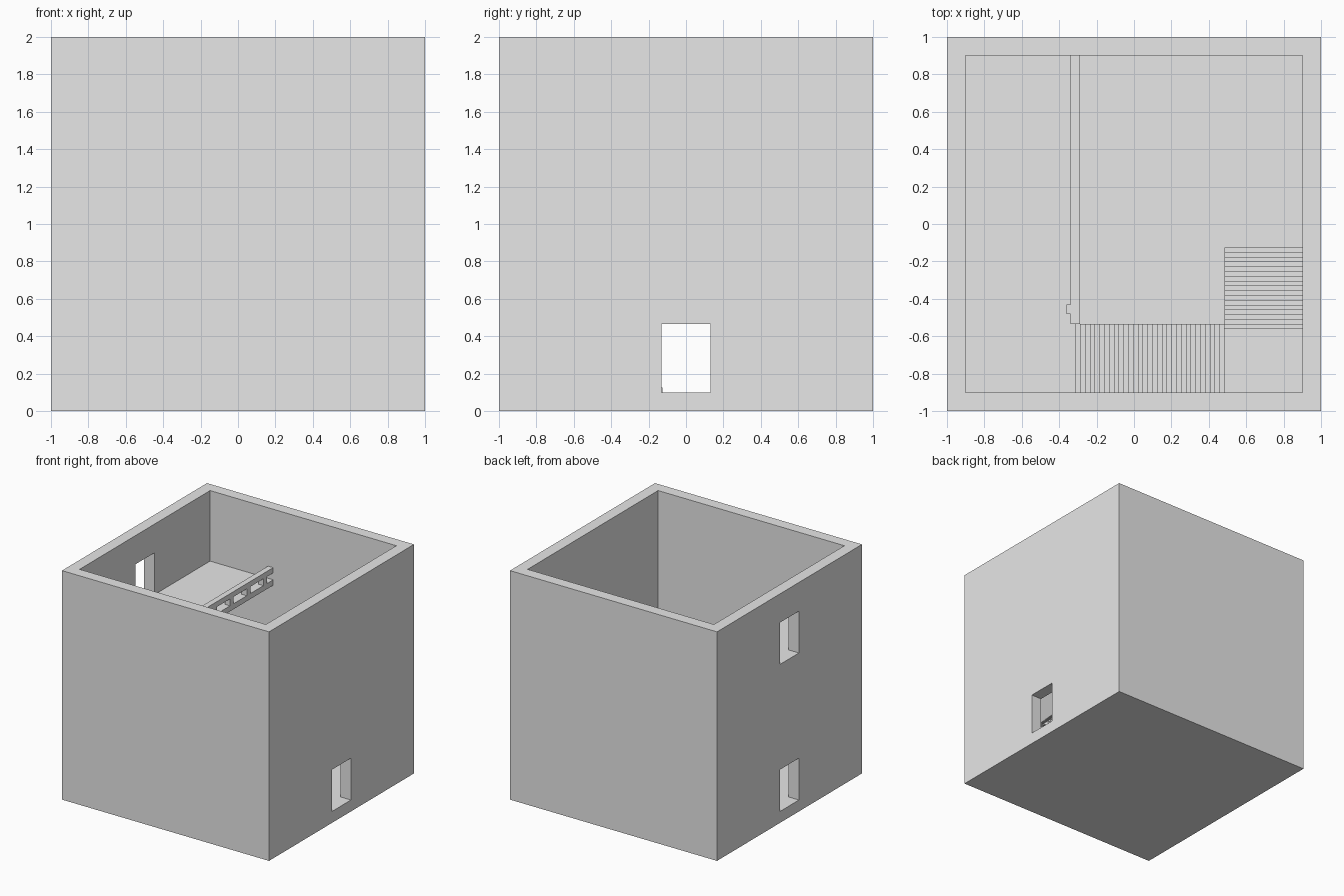
import bpy
import bmesh

old = bpy.data.objects.get("Cube")
if old:
    bpy.data.objects.remove(old, do_unlink=True)

# One plain grey for the whole building
grey = bpy.data.materials.new("plain_grey")
grey.use_nodes = True
grey.diffuse_color = (0.8, 0.8, 0.8, 1)
grey.node_tree.nodes["Principled BSDF"].inputs["Base Color"].default_value = (0.8, 0.8, 0.8, 1)


def add_box(bm, x, y, z):
    """Add a box given (min, max) pairs."""
    verts = bmesh.ops.create_cube(bm, size=1)["verts"]
    for v in verts:
        v.co = [(lo + hi) / 2 + c * (hi - lo) for c, (lo, hi) in zip(v.co, (x, y, z))]


def make_object(name, boxes):
    bm = bmesh.new()
    for box in boxes:
        add_box(bm, *box)
    mesh = bpy.data.meshes.new(name)
    bm.to_mesh(mesh)
    bm.free()
    mesh.materials.append(grey)
    obj = bpy.data.objects.new(name, mesh)
    bpy.context.collection.objects.link(obj)
    return obj


def cut(target, x, y, z):
    cutter = make_object("cutter", [(x, y, z)])
    cutter.hide_render = True
    mod = target.modifiers.new("cut", "BOOLEAN")
    mod.operation = "DIFFERENCE"
    mod.solver = "EXACT"
    mod.object = cutter
    bpy.context.view_layer.update()
    graph = bpy.context.evaluated_depsgraph_get()
    mesh = bpy.data.meshes.new_from_object(target.evaluated_get(graph))
    target.modifiers.clear()
    target.data = mesh
    bpy.data.objects.remove(cutter, do_unlink=True)


IN = 0.9            # inner wall face
GROUND = 0.1        # lower floor level
UPPER = 1.384       # upper floor level
DOOR_Y = (-0.13, 0.13)
DOOR_H = 0.365

# Open-topped shell with doorways
shell = make_object("walls", [((-1, 1), (-1, 1), (0, 2))])
cut(shell, (-IN, IN), (-IN, IN), (GROUND, 2.2))
cut(shell, (0.8, 1.2), DOOR_Y, (GROUND, GROUND + DOOR_H))
for level in (GROUND, UPPER):
    cut(shell, (-1.2, -0.8), DOOR_Y, (level, level + DOOR_H))

# Upper floor, notched where the stairs arrive
STAIR_Y = -0.535
SLAB = 0.048
make_object("upper_floor", [
    ((-IN, -0.31), (-IN, STAIR_Y), (UPPER - SLAB, UPPER)),
    ((-IN, -0.29), (STAIR_Y, IN), (UPPER - SLAB, UPPER)),
])

# Stairs: two flights of thin overlapping treads around a corner landing
RISE = (UPPER - GROUND) / 50
THICK = RISE * 1.3
LOWER_STEPS, UPPER_STEPS = 17, 31
START_Y, LAND_Y, LAND_X, TOP_X = -0.125, -0.56, 0.485, -0.31

going = (START_Y - LAND_Y) / LOWER_STEPS
treads = []
for i in range(LOWER_STEPS):
    top = GROUND + RISE * (i + 1)
    y = START_Y - going * i
    treads.append(((LAND_X, IN), (y - going, y), (max(GROUND, top - THICK), top)))
make_object("lower_stairs", treads)

landing_z = GROUND + RISE * (LOWER_STEPS + 1)
make_object("landing", [((LAND_X, IN), (-IN, LAND_Y), (landing_z - THICK, landing_z))])

going = (LAND_X - TOP_X) / UPPER_STEPS
treads = []
for i in range(UPPER_STEPS):
    top = landing_z + RISE * (i + 1)
    x = LAND_X - going * i
    treads.append(((x - going, x), (-IN, STAIR_Y), (top - THICK, top)))
make_object("upper_stairs", treads)

# Low railing along the edge of the upper floor
RAIL_X = (-0.34, -0.29)
RAIL_Z = (UPPER + 0.06, UPPER + 0.106)
make_object("railing_bar", [(RAIL_X, (STAIR_Y, IN), RAIL_Z)])
posts = [(RAIL_X, (y - 0.025, y + 0.025), (UPPER, RAIL_Z[0]))
         for y in [0.79 - 0.23 * i for i in range(6)] + [STAIR_Y + 0.025]]
make_object("railing_posts", posts)
make_object("railing_bracket", [((-0.36, -0.34), (-0.48, -0.43), RAIL_Z)])
